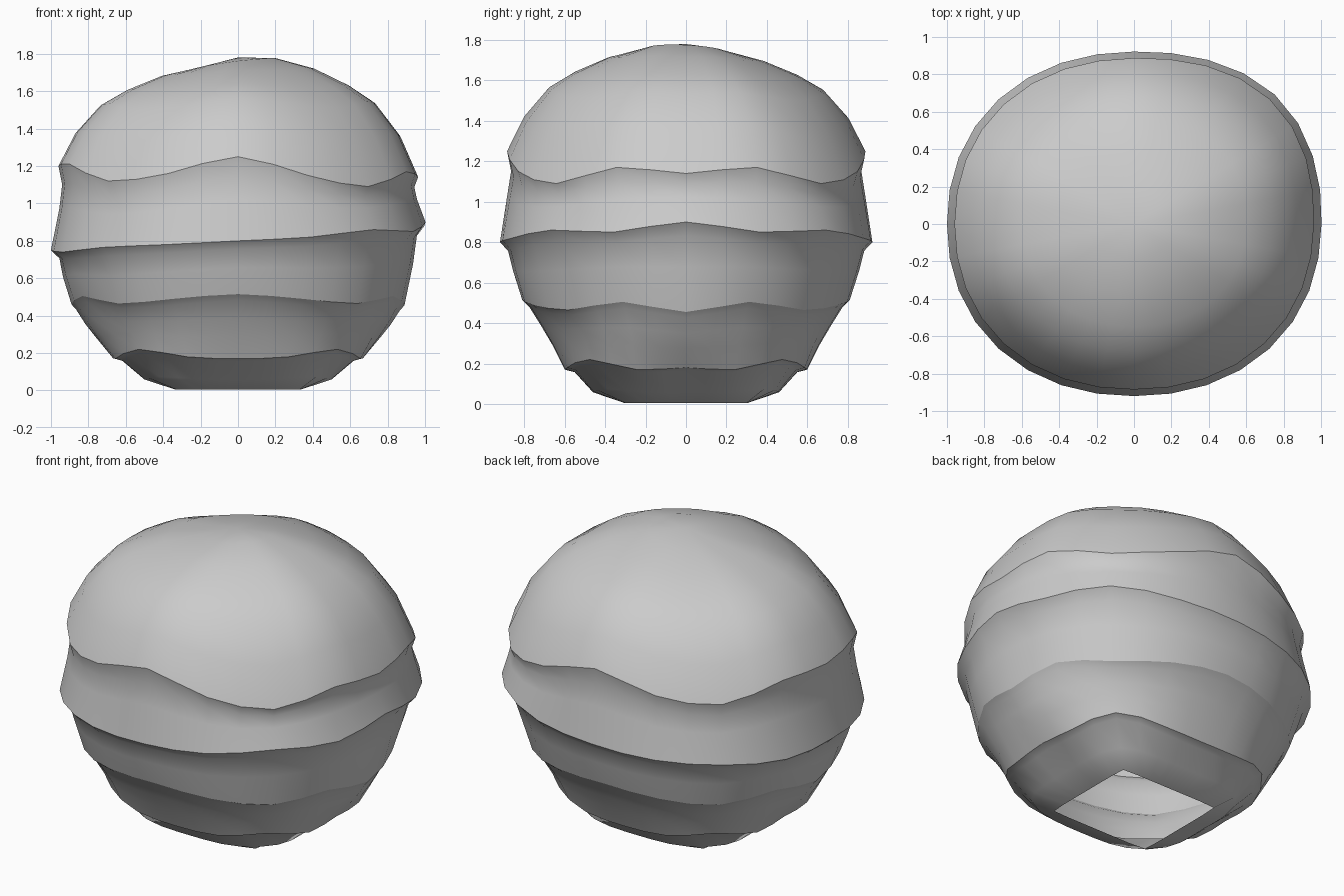
import bpy, bmesh, math

if "Cube" in bpy.data.objects:
    bpy.data.objects.remove(bpy.data.objects["Cube"], do_unlink=True)

SEG = 32
ANGLES = [math.tau * i / SEG for i in range(SEG)]

grey = bpy.data.materials.new("plain grey")
grey.use_nodes = True
COLOUR = (0.6, 0.6, 0.6, 1)
grey.diffuse_color = COLOUR
grey.node_tree.nodes["Principled BSDF"].inputs["Base Color"].default_value = COLOUR


def wavy(half):
    """Edge height at each segment, from values every 22.5 degrees from +x round to -x,
    the same on the front and back halves."""
    knots = half + half[-2:0:-1]
    out = []
    for i in range(SEG):
        k, odd = divmod(i, 2)
        p = [knots[(k + d) % len(knots)] for d in (-1, 0, 1, 2)]
        out.append((9 * (p[1] + p[2]) - p[0] - p[3]) / 16 if odd else p[1])
    return out


def bulge(angle, z):
    """Upper layers swell towards the back left corner."""
    height = min(max((z - 0.5) / 0.4, 0), 1)
    return 1 + 0.043 * height * max(0, math.cos(angle - math.pi / 4)) ** 8


# Wavy edges between the layers, from the slightly tilted crown to the bottom
crown = [1.757 + 0.025 * math.cos(a) - 0.01 * math.sin(a) for a in ANGLES]
cap_edge = wavy([1.14, 1.17, 1.09, 1.15, 1.25, 1.16, 1.12, 1.21, 1.20])
upper_edge = wavy([0.90, 0.85, 0.86, 0.82, 0.80, 0.78, 0.765, 0.74, 0.75])
middle_edge = wavy([0.455, 0.505, 0.465, 0.49, 0.515, 0.49, 0.465, 0.505, 0.46])
lower_edge = wavy([0.18, 0.17, 0.22, 0.18, 0.17, 0.18, 0.22, 0.17, 0.18])
bottom = [0.005] * SEG


def layer(name, above, below, rings):
    """Loft rings (drop from above to below, x radius, y radius, squareness)."""
    bm = bmesh.new()
    loops = []
    for t, rx, ry, n in rings:
        loop = []
        for i, a in enumerate(ANGLES):
            c, s = math.cos(a), math.sin(a)
            z = above[i] + (below[i] - above[i]) * t
            r = (abs(c) ** n + abs(s) ** n) ** (-1 / n) * bulge(a, z)
            loop.append(bm.verts.new((rx * r * c, ry * r * s, z)))
        loops.append(loop)
    for hi, lo in zip(loops, loops[1:]):
        for i in range(SEG):
            j = (i + 1) % SEG
            bm.faces.new((hi[i], lo[i], lo[j], hi[j]))
    if above is crown:
        tip = bm.verts.new((0, 0, 1.78))
        for i in range(SEG):
            bm.faces.new((tip, loops[0][i], loops[0][(i + 1) % SEG]))
    for f in bm.faces:
        f.smooth = True
    mesh = bpy.data.meshes.new(name)
    bm.to_mesh(mesh)
    bm.free()
    mesh.materials.append(grey)
    bpy.context.collection.objects.link(bpy.data.objects.new(name, mesh))


# Domed cap
dome = [(0.01, 0.21), (0.1, 0.43), (0.24, 0.62), (0.39, 0.765), (0.67, 0.905), (1, 1)]
layer("cap", crown, cap_edge, [(t, 0.96 * f, 0.885 * f, 2.15) for t, f in dome])

# Overlapping bands, each tucked under the edge above it
layer("upper_band", cap_edge, upper_edge, [
    (0, 0.96, 0.885, 2.15), (0.22, 0.94, 0.865, 2.15),
    (0.5, 0.955, 0.885, 2.15), (1, 1.0, 0.92, 2.15)])
layer("middle_band", upper_edge, middle_edge, [
    (0, 1.0, 0.92, 2.15), (0.15, 0.955, 0.88, 2.15),
    (0.5, 0.935, 0.855, 2.1), (1, 0.89, 0.81, 2.1)])
layer("lower_band", middle_edge, lower_edge, [
    (0, 0.89, 0.81, 2.1), (0.1, 0.865, 0.775, 2.1),
    (0.38, 0.815, 0.715, 2.2), (0.65, 0.755, 0.66, 2.4), (1, 0.67, 0.6, 3)])

# Squared base, open underneath
layer("base", lower_edge, bottom, [
    (0, 0.67, 0.6, 3), (0.08, 0.62, 0.55, 3.4),
    (0.68, 0.5, 0.46, 4), (1, 0.335, 0.305, 40)])
